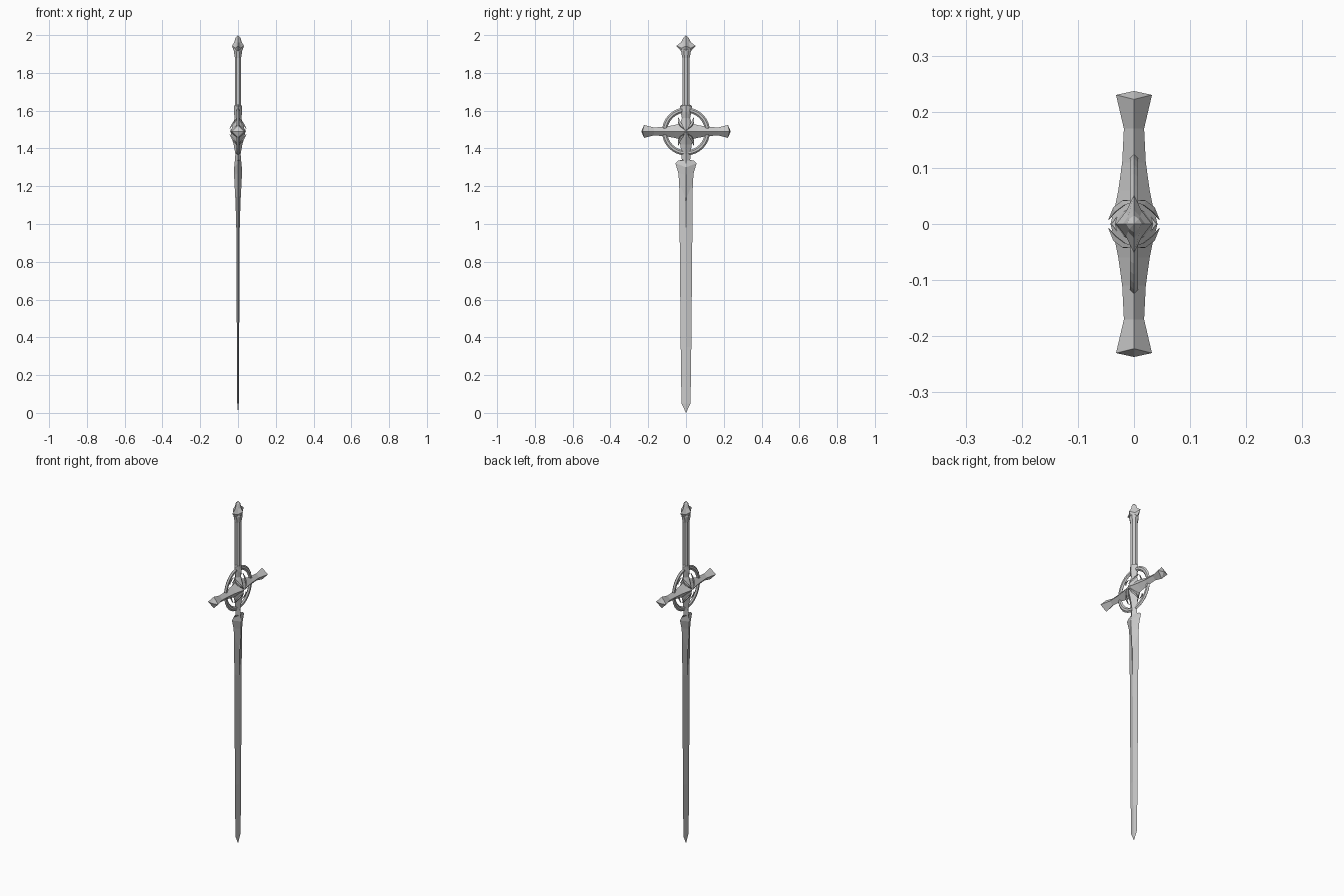
import bpy, bmesh
from math import sin, cos, pi
from mathutils import Vector

if "Cube" in bpy.data.objects:
    bpy.data.objects.remove(bpy.data.objects["Cube"])

GUARD_Z = 1.49


def loft(name, rings, closed=False):
    """Skin a list of equal-length point rings; cap the ends unless closed."""
    bm = bmesh.new()
    vs = [[bm.verts.new(p) for p in r] for r in rings]
    n = len(vs[0])
    for i in range(len(vs) if closed else len(vs) - 1):
        a, b = vs[i], vs[(i + 1) % len(vs)]
        for k in range(n):
            bm.faces.new((a[k], a[(k + 1) % n], b[(k + 1) % n], b[k]))
    if not closed:
        bm.faces.new(vs[0])
        bm.faces.new(vs[-1])
    bmesh.ops.remove_doubles(bm, verts=bm.verts, dist=1e-5)
    bmesh.ops.recalc_face_normals(bm, faces=bm.faces)
    me = bpy.data.meshes.new(name)
    bm.to_mesh(me)
    bm.free()
    ob = bpy.data.objects.new(name, me)
    bpy.context.collection.objects.link(ob)
    return ob


def diamond(zx, hx, zy, hy):
    """Diamond section whose ridge and edge corners may sit at different heights."""
    return [(hx, 0, zx), (0, hy, zy), (-hx, 0, zx), (0, -hy, zy)]


def star(z, hx, hy, pinch=0.62, droop=0.0):
    """Eight-point section: four tips with pinched-in corners between."""
    pts = []
    for k in range(8):
        s = 1 if k % 2 == 0 else pinch
        pts.append((hx * s * cos(k * pi / 4), hy * s * sin(k * pi / 4),
                    z - (0 if k % 2 == 0 else droop)))
    return pts


# Blade: long diamond section with flared shoulders
loft("blade", [diamond(*s) for s in [
    (1.345, 0.008, 1.31, 0.022), (1.335, 0.014, 1.335, 0.042),
    (1.30, 0.021, 1.322, 0.056), (1.26, 0.019, 1.27, 0.041),
    (1.13, 0.012, 1.22, 0.036), (0.98, 0.009, 1.00, 0.034),
    (0.35, 0.006, 0.35, 0.028), (0.05, 0.004, 0.05, 0.024),
    (0.0, 0.0, 0.0, 0.0)]])

# Raised central spine on the upper blade
loft("blade_spine", [diamond(z, hx, z, hy) for z, hx, hy in [
    (1.34, 0.016, 0.018), (1.26, 0.021, 0.014), (1.12, 0.0135, 0.008),
    (0.94, 0.008, 0.001)]])

# Neck below and socket above the guard
loft("lower_neck", [diamond(z, hx, z, hy) for z, hx, hy in [
    (1.50, 0.040, 0.055), (1.46, 0.034, 0.043), (1.42, 0.023, 0.030),
    (1.37, 0.014, 0.024), (1.32, 0.018, 0.021)]])
loft("upper_socket", [star(z, hx, hy, 0.8) for z, hx, hy in [
    (1.48, 0.038, 0.050), (1.52, 0.030, 0.036), (1.56, 0.018, 0.022),
    (1.595, 0.022, 0.028), (1.625, 0.020, 0.032), (1.635, 0.013, 0.016)]])

# Grip
loft("grip", [[(0.018 * s * cos((k + .5) * pi / 4), 0.021 * s * sin((k + .5) * pi / 4), z)
               for k in range(8)]
              for z, s in [(1.60, 1.0), (1.88, 1.0), (1.915, 1.35), (1.93, 1.2)]])

# Pommel: faceted star with a pyramid cap
loft("pommel", [star(*s) for s in [
    (1.905, 0.014, 0.018, 0.9, 0), (1.922, 0.024, 0.032, 0.75, 0.008),
    (1.943, 0.032, 0.052, 0.62, 0.012), (1.962, 0.020, 0.025, 0.75, 0),
    (1.985, 0.014, 0.015, 0.85, 0), (2.0, 0, 0, 1, 0)]])

# Cross guard: diamond bar along y, flaring at both ends
arm = [(0.0, 0.042, 0.0, 0.050), (0.03, 0.034, 0.03, 0.042),
       (0.06, 0.028, 0.06, 0.034), (0.11, 0.021, 0.11, 0.025),
       (0.17, 0.018, 0.17, 0.021), (0.23, 0.032, 0.222, 0.034),
       (0.237, 0, 0.237, 0)]
rings = []
for sy, part in ((-1, arm[:0:-1]), (1, arm)):
    for yx, hx, yz, hz in part:
        rings.append([(hx, sy * yx, GUARD_Z), (0, sy * yz, GUARD_Z + hz),
                      (-hx, sy * yx, GUARD_Z), (0, sy * yz, GUARD_Z - hz)])
loft("cross_guard", rings)

# Halo ring around the guard, in the y-z plane
section = [(0.127, 0), (0.119, 0.007), (0.108, 0.007), (0.100, 0),
           (0.108, -0.007), (0.119, -0.007)]
loft("halo_ring", [[(x, r * cos(a), GUARD_Z + r * sin(a)) for r, x in section]
                   for a in [2 * pi * i / 32 for i in range(32)]], closed=True)

# Curved claws wrapping the guard centre on all four diagonals, both faces
path = [(0.004, 0.040, 0.072, 0.003), (0.018, 0.038, 0.052, 0.008),
        (0.034, 0.026, 0.032, 0.008), (0.045, 0.008, 0.012, 0.001)]
for sx in (1, -1):
    for sy in (1, -1):
        for sz in (1, -1):
            rings = []
            for x, y, z, w in path:
                c = Vector((sx * x, sy * y, GUARD_Z + sz * z))
                u = Vector((sx * 0.6, sy * 0.8, 0)) * w * 0.6
                v = Vector((0, sy * 0.6, -sz * 0.8)) * w
                rings.append([c + u, c + v, c - u, c - v])
            loft("guard_claw", rings)
